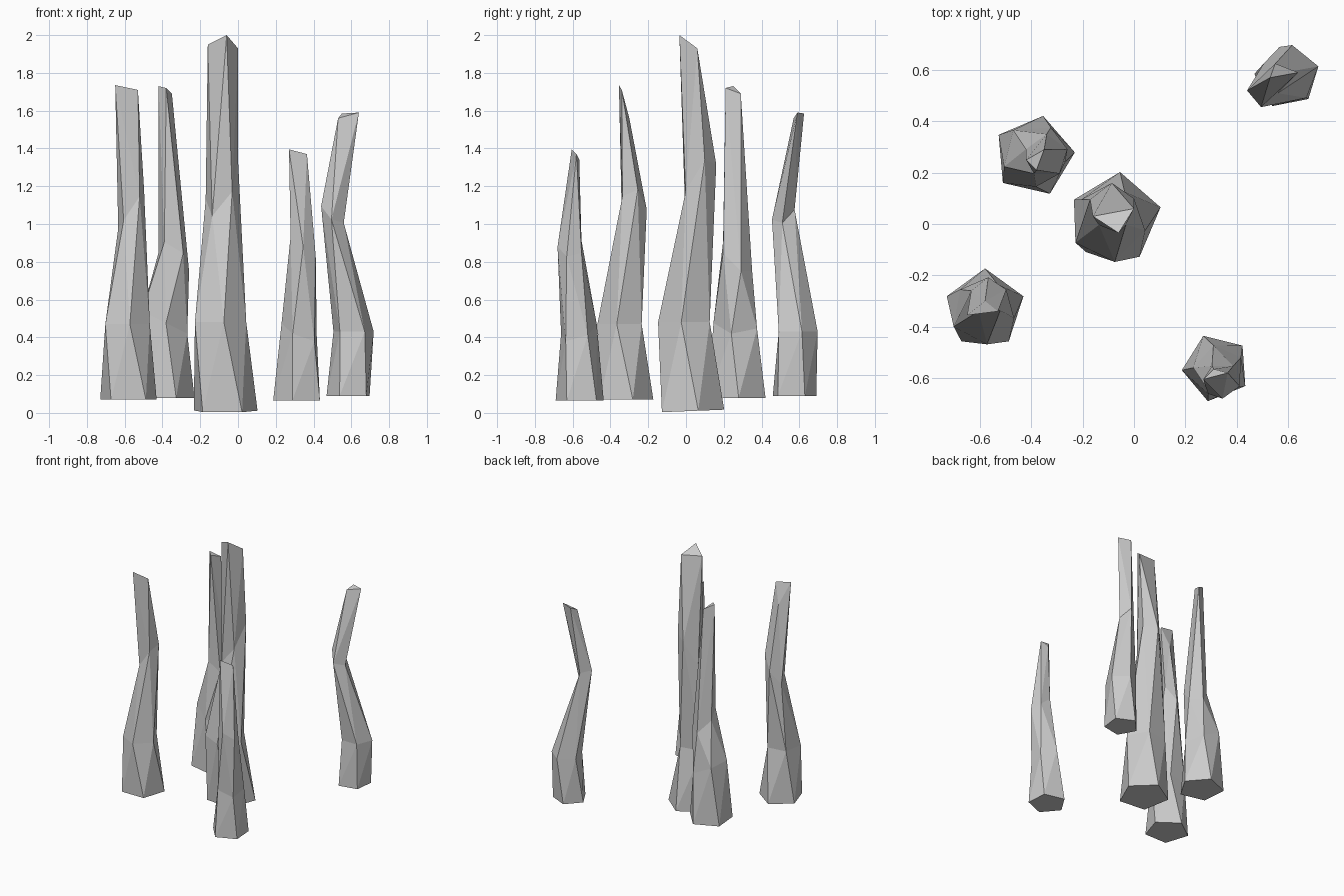
import bpy, bmesh
from math import sin, cos, radians, atan2, tau
from mathutils import Vector

if "Cube" in bpy.data.objects:
    bpy.data.objects.remove(bpy.data.objects["Cube"])


def ring(n, start, cx, cy, z, r, tx=0, ty=0):
    """Regular n-gon, optionally tilted along x / y."""
    pts = []
    for i in range(n):
        a = radians(start) + tau * i / n
        dx, dy = r * cos(a), r * sin(a)
        pts.append(Vector((cx + dx, cy + dy, z + tx * dx + ty * dy)))
    return pts


def by_angle(pts):
    """Sort a ring counter-clockwise, returning (angle, point) pairs."""
    c = sum(pts, Vector()) / len(pts)
    return sorted(((atan2(p.y - c.y, p.x - c.x) % tau, p) for p in pts), key=lambda t: t[0])


def bridge(bm, a, b):
    """Triangulate between two rings by walking round both in angle order."""
    na, nb = len(a), len(b)
    ang = lambda s, k: s[k % len(s)][0] + tau * (k // len(s))
    off = min(range(-1, nb), key=lambda k: abs(ang(b, k) - a[0][0]))
    i = j = 0
    while i < na or j < nb:
        mid_a = ang(a, i) + ang(a, i + 1)
        mid_b = ang(b, off + j) + ang(b, off + j + 1)
        va, vb = a[i % na][1], b[(off + j) % nb][1]
        if j == nb or (i < na and mid_a <= mid_b):
            bm.faces.new((va, a[(i + 1) % na][1], vb))
            i += 1
        else:
            bm.faces.new((va, b[(off + j + 1) % nb][1], vb))
            j += 1


def pillar(name, rings, top):
    bm = bmesh.new()
    levels = [ring(*r) for r in rings] + [[Vector(p) for p in top]]
    loops = [[(a, bm.verts.new(p)) for a, p in by_angle(l)] for l in levels]
    for lower, upper in zip(loops, loops[1:]):
        bridge(bm, lower, upper)
    bm.faces.new([v for _, v in reversed(loops[0])])
    bm.faces.new([v for _, v in loops[-1]])
    bmesh.ops.recalc_face_normals(bm, faces=bm.faces)
    me = bpy.data.meshes.new(name)
    bm.to_mesh(me)
    bm.free()
    bpy.context.collection.objects.link(bpy.data.objects.new(name, me))


# tall middle pillar
pillar("centre_rock_pillar",
       [(5, 13, -0.07, 0.025, 0.01, 0.178, 0, 0.04),
        (5, 280, -0.10, -0.005, 0.48, 0.145),
        (5, 307, -0.085, 0.07, 1.2, 0.09, 1.2, 1.3)],
       [(-0.16, 0.03, 1.95), (-0.06, -0.035, 2.0), (0, 0.06, 1.93)])

# left pillar near the front
pillar("front_left_rock_pillar",
       [(5, 18, -0.58, -0.33, 0.07, 0.157),
        (5, 278, -0.59, -0.345, 0.47, 0.125),
        (5, 308, -0.565, -0.28, 1.08, 0.072, 1.5, 0)],
       [(-0.65, -0.355, 1.735), (-0.53, -0.34, 1.71), (-0.58, -0.30, 1.56)])

# left pillar near the back
pillar("back_left_rock_pillar",
       [(5, 5, -0.39, 0.265, 0.08, 0.16),
        (5, 58, -0.39, 0.27, 0.48, 0.125, -0.5, 0),
        (5, 18, -0.34, 0.265, 0.82, 0.085, -0.6, -0.8)],
       [(-0.42, 0.25, 1.73), (-0.35, 0.29, 1.69), (-0.38, 0.21, 1.72)])

# short right pillar near the front
pillar("front_right_rock_pillar",
       [(5, 40, 0.32, -0.56, 0.065, 0.134),
        (5, 30, 0.33, -0.57, 0.43, 0.10, -0.4, 0.3),
        (5, 270, 0.345, -0.61, 0.88, 0.07, -0.8, 0)],
       [(0.27, -0.605, 1.395), (0.365, -0.58, 1.37), (0.31, -0.565, 1.34)])

# bent right pillar near the back
pillar("back_right_rock_pillar",
       [(5, 245, 0.59, 0.57, 0.09, 0.122),
        (5, 15, 0.61, 0.585, 0.43, 0.112),
        (4, 85, 0.50, 0.515, 1.05, 0.06, -0.7, 0.5)],
       [(0.53, 0.57, 1.56), (0.64, 0.59, 1.59), (0.55, 0.625, 1.585)])
